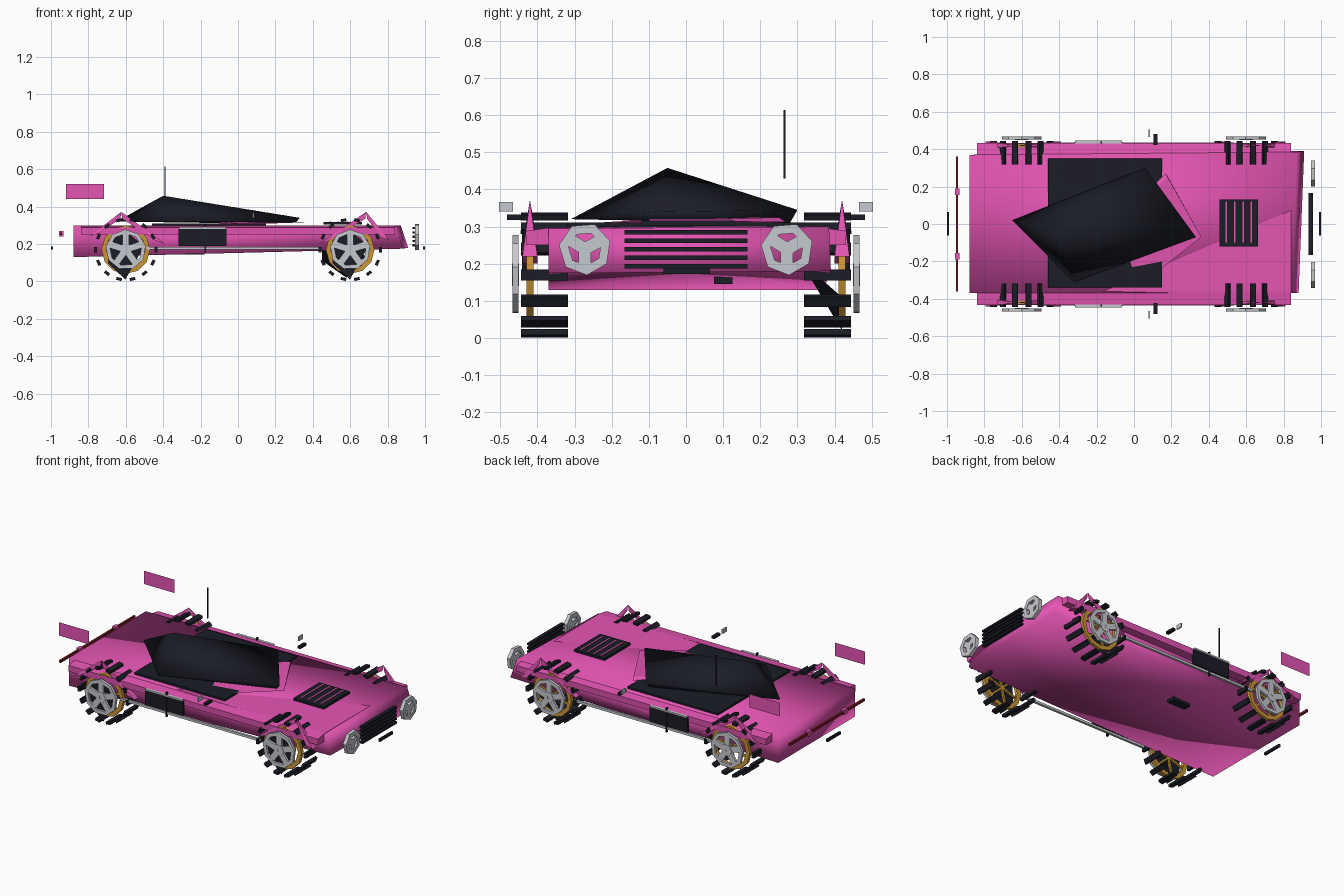
import bpy, bmesh, math
from mathutils import Matrix, Vector

if "Cube" in bpy.data.objects:
    bpy.data.objects.remove(bpy.data.objects["Cube"])


def mat(name, r, g, b):
    m = bpy.data.materials.new(name)
    m.diffuse_color = (r, g, b, 1)
    m.use_nodes = True
    m.node_tree.nodes["Principled BSDF"].inputs["Base Color"].default_value = m.diffuse_color
    return m


PINK = mat("pink paint", 0.78, 0.09, 0.45)
BLACK = mat("black trim", 0.011, 0.012, 0.019)
SILVER = mat("silver", 0.56, 0.58, 0.61)
GOLD = mat("gold", 0.58, 0.30, 0.035)
RED = mat("dark red", 0.20, 0.012, 0.018)


def finish(bm, name, m, smooth=False):
    bmesh.ops.recalc_face_normals(bm, faces=bm.faces)
    me = bpy.data.meshes.new(name)
    bm.to_mesh(me)
    bm.free()
    me.materials.append(m)
    for p in me.polygons:
        p.use_smooth = smooth
    ob = bpy.data.objects.new(name, me)
    bpy.context.collection.objects.link(ob)
    return ob


def add_box(bm, c, s, rot=Matrix()):
    bmesh.ops.create_cube(bm, size=1, matrix=Matrix.Translation(c) @ rot @ Matrix.Diagonal((*s, 1)))


def box(name, c, s, m):
    bm = bmesh.new()
    add_box(bm, c, s)
    return finish(bm, name, m)


def sheet(name, pts, m):
    bm = bmesh.new()
    bm.faces.new([bm.verts.new(p) for p in pts])
    return finish(bm, name, m)


def hull(name, pts, m, smooth=False):
    bm = bmesh.new()
    for p in pts:
        bm.verts.new(p)
    bmesh.ops.convex_hull(bm, input=bm.verts)
    return finish(bm, name, m, smooth)


def add_ring(bm, c, axis, r_out, r_in, depth, n, phase=0.0):
    """Low-poly flat ring around the x or y axis."""
    c = Vector(c)
    rows = []
    for r, d in ((r_out, -depth / 2), (r_out, depth / 2), (r_in, depth / 2), (r_in, -depth / 2)):
        row = []
        for i in range(n):
            a = 2 * math.pi * i / n + phase
            u, v = r * math.cos(a), r * math.sin(a)
            row.append(bm.verts.new(c + Vector((d, u, v) if axis == 'x' else (u, d, v))))
        rows.append(row)
    for k in range(4):
        for i in range(n):
            j, l = (i + 1) % n, (k + 1) % 4
            bm.faces.new((rows[k][i], rows[k][j], rows[l][j], rows[l][i]))


def add_spokes(bm, c, axis, length, width, depth, n, phase):
    for i in range(n):
        a = 2 * math.pi * i / n + phase
        if axis == 'x':
            off, rot, s = Vector((0, math.cos(a), math.sin(a))), Matrix.Rotation(a, 4, 'X'), (depth, length, width)
        else:
            off, rot, s = Vector((math.cos(a), 0, math.sin(a))), Matrix.Rotation(-a, 4, 'Y'), (length, depth, width)
        add_box(bm, Vector(c) + off * length / 2, s, rot)


# lower hull with a softly shaded, folded floor
bm = bmesh.new()
top = [bm.verts.new(p) for p in ((-0.88, -0.37, 0.30), (0.85, -0.37, 0.295), (0.87, 0.385, 0.30), (-0.88, 0.37, 0.30))]
low = [bm.verts.new(p) for p in ((-0.88, -0.37, 0.13), (0.88, -0.37, 0.175), (0.91, 0.39, 0.18), (-0.88, 0.37, 0.13))]
mid = bm.verts.new((0, 0, 0.175))
bm.faces.new(top)
for i in range(4):
    j = (i + 1) % 4
    bm.faces.new((top[i], top[j], low[j], low[i]))
    bm.faces.new((low[j], low[i], mid))
finish(bm, "body_tub", PINK, True)

# wide upper deck
hull("upper_deck", [(x, y * s, z) for x in (-0.84, 0.84) for s in (-1, 1)
                    for y, z in ((0.36, 0.298), (0.432, 0.288), (0.43, 0.25), (0.36, 0.25))], PINK)
box("floor_hatch", (-0.24, 0.10, 0.155), (0.12, 0.05, 0.02), BLACK)

# cabin: black base panel, pink wedge and skewed smooth canopy
box("cabin_base", (-0.155, 0.005, 0.305), (0.61, 0.69, 0.012), BLACK)
hull("cabin_wedge", [(0.17, 0.27, 0.312), (0.36, -0.07, 0.316), (0.03, -0.33, 0.305),
                     (-0.1, 0, 0.305), (-0.1, 0, 0.325), (0.18, 0.25, 0.325)], PINK)
hull("canopy", [(-0.65, 0.02, 0.32), (0.06, 0.30, 0.345), (0.33, -0.07, 0.34), (-0.32, -0.31, 0.32),
                (-0.40, -0.05, 0.458), (0.05, 0.28, 0.31), (0.31, -0.07, 0.315)], BLACK, True)

# hood vent with slots
box("hood_vent", (0.56, 0.005, 0.31), (0.205, 0.25, 0.014), BLACK)
for i in range(4):
    box("hood_slot", (0.493 + i * 0.045, 0.01, 0.317), (0.008, 0.22, 0.006), PINK)

# wheels
for x in (-0.6, 0.6):
    for s in (-1, 1):
        # tread blocks
        bm = bmesh.new()
        for i in range(14):
            a = 2 * math.pi * i / 14
            add_box(bm, (x + 0.161 * math.cos(a), 0.381 * s, 0.17 + 0.161 * math.sin(a)),
                    (0.016, 0.127, 0.03), Matrix.Rotation(-a, 4, 'Y'))
        finish(bm, "wheel_treads", BLACK)
        # gold inner rim
        bm = bmesh.new()
        add_ring(bm, (x, 0.42 * s, 0.17), 'y', 0.13, 0.105, 0.02, 12)
        add_spokes(bm, (x, 0.42 * s, 0.17), 'y', 0.115, 0.012, 0.012, 6, 0.3)
        finish(bm, "inner_rim", GOLD)
        # silver outer rim
        bm = bmesh.new()
        o = (x, 0.459 * s, 0.17)
        add_ring(bm, o, 'y', 0.108, 0.086, 0.016, 9, 0.2)
        add_spokes(bm, o, 'y', 0.098, 0.036, 0.014, 5, math.pi / 2)
        add_ring(bm, o, 'y', 0.035, 0.008, 0.018, 6)
        finish(bm, "outer_rim", SILVER)
        # pointed arch over the wheel, slightly lopsided
        px, feet = (-0.624, (-0.795, -0.39)) if x < 0 else (0.685, (0.435, 0.81))
        for foot, fz in zip(feet, (0.24, 0.20) if x < 0 else (0.20, 0.22)):
            e = 1 if foot > px else -1
            hull("arch_leg", [(px, 0.42 * s, 0.372), (px + e * 0.005, 0.42 * s, 0.335),
                              (foot, 0.40 * s, fz), (foot, 0.44 * s, fz),
                              (foot - e * 0.045, 0.40 * s, fz + 0.015),
                              (foot - e * 0.045, 0.44 * s, fz + 0.015)], PINK)
    # thin dark tyre wall on the front side
    sheet("tyre_wall", [(x + r * math.cos(a), -0.435, 0.17 + r * math.sin(a))
                        for r, a in ((0.1, 0.2), (0.1, 1.6), (0.1, 2.7), (0.12, 3.8), (0.16, 4.7))], BLACK)
hull("tyre_wedge", [(0.45, 0.33, 0.17), (0.45, 0.42, 0.11), (0.58, 0.42, 0.02),
                    (0.70, 0.40, 0.12), (0.62, 0.34, 0.18)], BLACK)

# side details, both sides
for s in (-1, 1):
    box("side_rod", (-0.02, 0.43 * s, 0.178), (0.94, 0.014, 0.014), SILVER)
    box("side_vent", (-0.19, 0.432 * s, 0.235), (0.255, 0.014, 0.09), BLACK)
    box("vent_trim", (-0.19, 0.438 * s, 0.285), (0.25, 0.016, 0.01), SILVER)
    box("door_line", (-0.175, 0.436 * s, 0.23), (0.008, 0.012, 0.15), BLACK)
    box("mirror", (0.082, 0.485 * s, 0.353), (0.008, 0.038, 0.026), SILVER)
    box("mirror_mount", (0.115, 0.452 * s, 0.325), (0.02, 0.06, 0.014), BLACK)
    sheet("wing_plate", [(-0.92, 0.41 * s, 0.44), (-0.716, 0.41 * s, 0.44),
                         (-0.716, 0.41 * s, 0.521), (-0.92, 0.41 * s, 0.521)], PINK)
    # headlights
    bm = bmesh.new()
    h = (0.957, 0.272 * s, 0.24)
    add_ring(bm, h, 'x', 0.071, 0.045, 0.022, 7, 0.3)
    add_spokes(bm, h, 'x', 0.06, 0.034, 0.016, 3, 0.5)
    finish(bm, "headlight", SILVER)
    box("tail_mount", (-0.945, 0.172 * s, 0.255), (0.022, 0.035, 0.03), PINK)

# grille bars
for i in range(5):
    box("grille_bar", (0.945, 0, 0.193 + i * 0.023), (0.022, 0.33, 0.012), BLACK)

# number plates, tail bar and antenna
for s in (-1, 1):
    box("plate", (0.994 * s, 0.002, 0.18), (0.012, 0.125, 0.016), BLACK)
box("tail_bar", (-0.947, 0, 0.255), (0.012, 0.72, 0.014), RED)
box("antenna", (-0.39, 0.265, 0.522), (0.006, 0.006, 0.185), BLACK)
